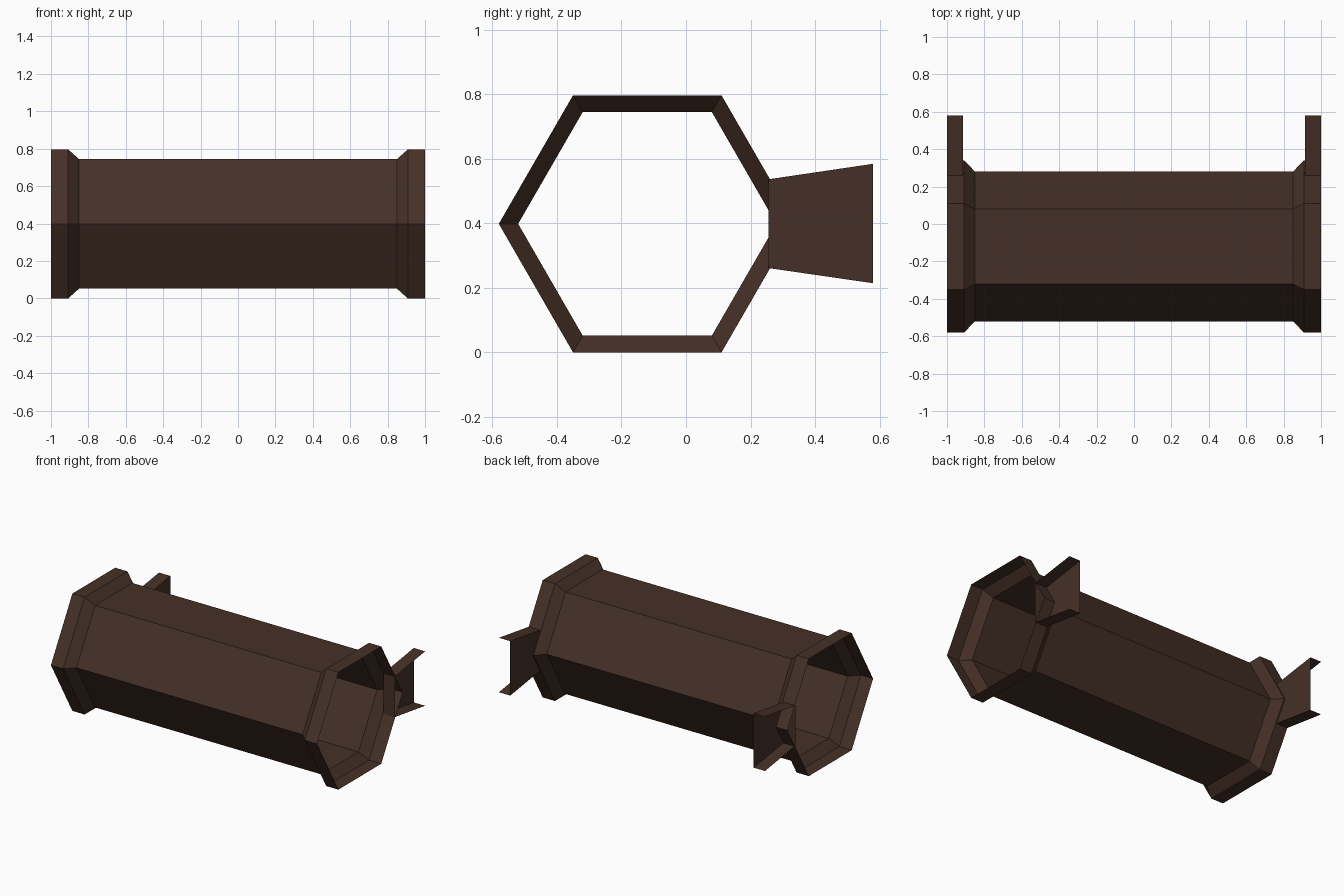
import bpy, math

if "Cube" in bpy.data.objects:
    bpy.data.objects.remove(bpy.data.objects["Cube"])

AXIS_Y, AXIS_Z = -0.12, 0.398   # centre line of the hexagonal tube

brown = bpy.data.materials.new("dark_brown")
brown.diffuse_color = (0.06, 0.03, 0.02, 1)
brown.use_nodes = True
brown.node_tree.nodes["Principled BSDF"].inputs["Base Color"].default_value = brown.diffuse_color


def make_object(name, verts, faces):
    mesh = bpy.data.meshes.new(name)
    mesh.from_pydata(verts, [], faces)
    mesh.materials.append(brown)
    obj = bpy.data.objects.new(name, mesh)
    bpy.context.collection.objects.link(obj)
    return obj


# Open hexagonal tube with flared collars, lofted along x as a thin sheet
profile = [(-1, 0.46), (-0.908, 0.46), (-0.85, 0.40),
           (0.85, 0.40), (0.908, 0.46), (1, 0.46)]
verts = [(x, AXIS_Y + r * math.cos(i * math.pi / 3),
          AXIS_Z + r * math.sin(i * math.pi / 3))
         for x, r in profile for i in range(6)]
faces = [(k * 6 + i, (k + 1) * 6 + i, (k + 1) * 6 + (i + 1) % 6, k * 6 + (i + 1) % 6)
         for k in range(len(profile) - 1) for i in range(6)]
faces = [f[::-1] for f in faces]
make_object("hexagonal_tube", verts, faces)

# Rear brackets: tapered web plate with flanges folded outward on three sides
outline = [(0.255, 0.261), (0.58, 0.214), (0.58, 0.584), (0.255, 0.536)]
verts = [(x, y, z) for x in (0.915, 1.0) for y, z in outline]
faces = [(0, 1, 2, 3),      # web
         (0, 4, 5, 1),      # lower flange
         (2, 6, 7, 3),      # upper flange
         (3, 7, 4, 0)]      # inner flange, inside the collar
bracket = make_object("rear_brackets", verts, faces)
mirror = bracket.modifiers.new("mirror", 'MIRROR')
mirror.use_axis = (True, False, False)
